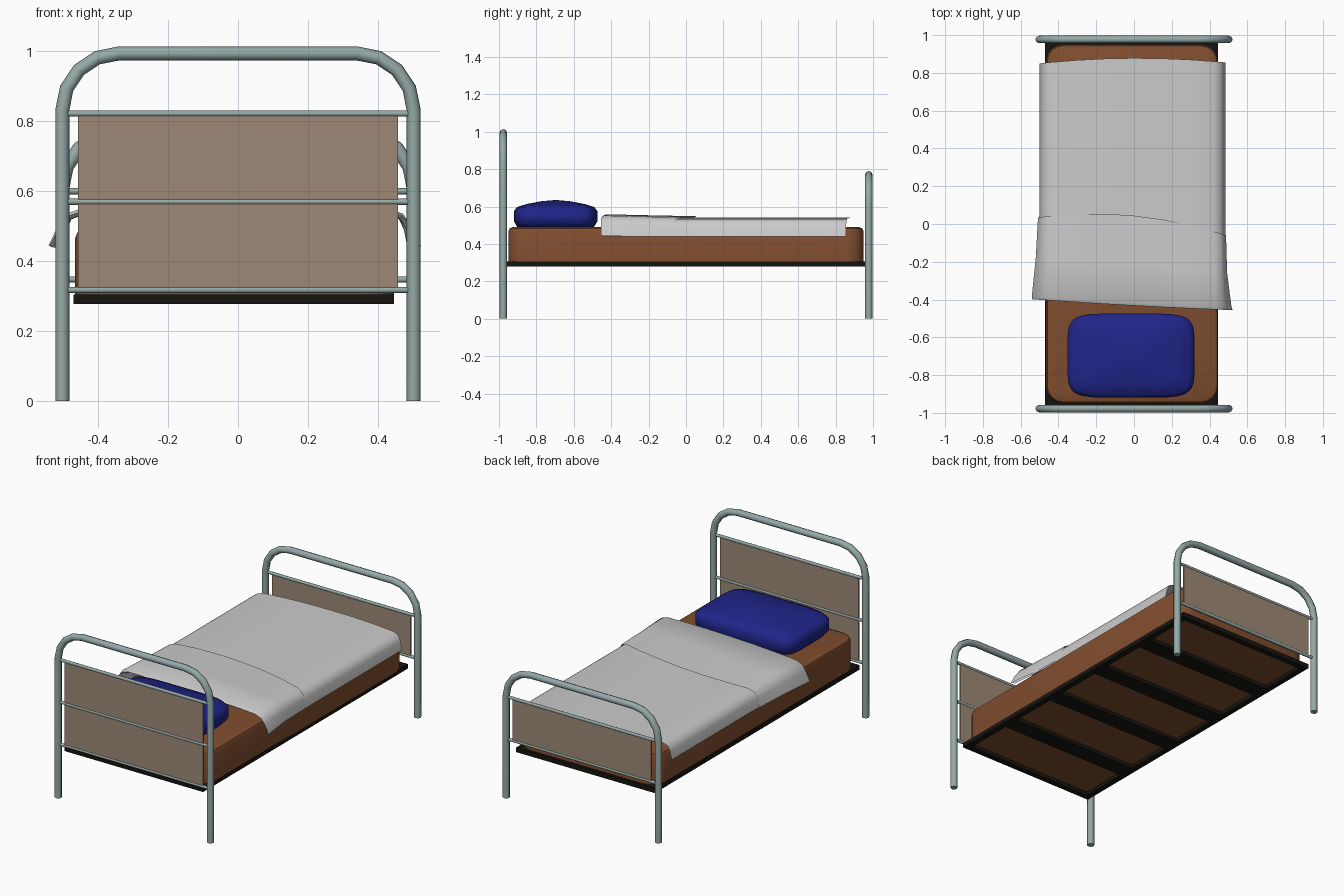
import bpy, bmesh
from math import sin, cos, pi, radians

if "Cube" in bpy.data.objects:
    bpy.data.objects.remove(bpy.data.objects["Cube"])


def material(name, rgb):
    m = bpy.data.materials.new(name)
    m.diffuse_color = (*rgb, 1)
    m.use_nodes = True
    m.node_tree.nodes["Principled BSDF"].inputs["Base Color"].default_value = m.diffuse_color
    return m


METAL = material("painted_steel", (0.30, 0.40, 0.39))
PANEL = material("tan_panel", (0.34, 0.25, 0.18))
BROWN = material("brown_fabric", (0.22, 0.075, 0.028))
BLACK = material("black_frame", (0.008, 0.007, 0.005))
BLUE = material("blue_fabric", (0.014, 0.018, 0.25))
CX = -0.012  # bedding and frame sit slightly off centre


def add(name, data, mat=None):
    ob = bpy.data.objects.new(name, data)
    bpy.context.collection.objects.link(ob)
    if mat:
        data.materials.append(mat)
    return ob


def smooth(ob, angle):
    bpy.ops.object.select_all(action='DESELECT')
    ob.select_set(True)
    bpy.context.view_layer.objects.active = ob
    bpy.ops.object.shade_smooth_by_angle(angle=radians(angle))


def from_bmesh(name, bm, mat=None, angle=None):
    bmesh.ops.recalc_face_normals(bm, faces=bm.faces[:])
    me = bpy.data.meshes.new(name)
    bm.to_mesh(me)
    bm.free()
    ob = add(name, me, mat)
    if angle:
        smooth(ob, angle)
    return ob


def add_box(bm, lo, hi):
    vs = bmesh.ops.create_cube(bm, size=1)["verts"]
    for v in vs:
        v.co = [(a + b) / 2 + c * (b - a) for a, b, c in zip(lo, hi, v.co)]


def box(name, lo, hi, mat):
    bm = bmesh.new()
    add_box(bm, lo, hi)
    return from_bmesh(name, bm, mat)


def tube(name, pts, r):
    cu = bpy.data.curves.new(name, 'CURVE')
    cu.dimensions = '3D'
    cu.bevel_depth = r
    cu.bevel_resolution = 2
    cu.use_fill_caps = True
    sp = cu.splines.new('POLY')
    sp.points.add(len(pts) - 1)
    for p, co in zip(sp.points, pts):
        p.co = (*co, 1)
    return add(name, cu, METAL)


# Headboard and footboard: bent tube, thin rails, flat panel
def end_board(name, y, top, rails):
    r = 0.162
    right = [(0.502, y, 0)]
    for i in range(5):
        a = i * pi / 8
        right.append((0.502 - r + r * cos(a), y, top - r + r * sin(a)))
    left = [(-x, yy, z) for x, yy, z in reversed(right)]
    tube(name + "_tube", right + left, 0.02)
    for i, z in enumerate(rails):
        tube(f"{name}_rail_{i + 1}", [(-0.5, y, z), (0.5, y, z)], 0.009)
    box(name + "_panel", (-0.457, y - 0.005, rails[0]), (0.457, y + 0.005, rails[-1]), PANEL)


end_board("headboard", -0.977, 0.994, [0.318, 0.57, 0.822])
end_board("footboard", 0.977, 0.77, [0.348, 0.60])

# Black frame with cross slats
bm = bmesh.new()
Z0, Z1, X0, X1, YE = 0.278, 0.305, CX - 0.458, CX + 0.458, 0.965
for x in (X0, X1 - 0.035):
    add_box(bm, (x, -YE, Z0), (x + 0.035, YE, Z1))
for y in (-YE, YE - 0.035):
    add_box(bm, (X0 + 0.035, y, Z0), (X1 - 0.035, y + 0.035, Z1))
for i in range(4):
    y = (i - 1.5) * 0.39
    add_box(bm, (X0 + 0.035, y - 0.05, Z0), (X1 - 0.035, y + 0.05, Z1))
from_bmesh("slatted_frame", bm, BLACK)

# Mattress: rounded corners, then softened top rim
bm = bmesh.new()
add_box(bm, (X0 + 0.004, -0.95, 0.3), (X1, 0.95, 0.49))
up = [e for e in bm.edges if abs(e.verts[0].co.z - e.verts[1].co.z) > 0.1]
bmesh.ops.bevel(bm, geom=up, offset=0.09, segments=4, profile=0.5, affect='EDGES')
rim = [e for e in bm.edges if all(v.co.z > 0.48 for v in e.verts)]
bmesh.ops.bevel(bm, geom=rim, offset=0.025, segments=2, profile=0.5, affect='EDGES')
from_bmesh("mattress", bm, BROWN, 40)


# Pillow: stacked superellipse rings
def power(c, e):
    return abs(c) ** e * (1 if c >= 0 else -1)


bm = bmesh.new()
N = 32
rings = []
for s, z in [(0.6, 0.485), (0.92, 0.49), (1, 0.52), (1, 0.575), (0.93, 0.597), (0.7, 0.613), (0.35, 0.628)]:
    ring = []
    for i in range(N):
        a = 2 * pi * (i + 0.5) / N
        ring.append(bm.verts.new((-0.016 + 0.337 * s * power(cos(a), 0.36),
                                  -0.697 + 0.223 * s * power(sin(a), 0.36), z)))
    rings.append(ring)
for a, b in zip(rings, rings[1:]):
    for i in range(N):
        bm.faces.new((a[i], a[(i + 1) % N], b[(i + 1) % N], b[i]))
bm.faces.new(rings[0])
tip = bm.verts.new((-0.016, -0.697, 0.635))
for i in range(N):
    bm.faces.new((rings[-1][i], rings[-1][(i + 1) % N], tip))
from_bmesh("pillow", bm, BLUE, 60)

# Blanket: draped cross-section swept along the bed, folded back at the head
half = [(0.492, 0.44), (0.482, 0.49), (0.468, 0.52), (0.43, 0.534), (0.3, 0.538), (0.15, 0.54)]
profile = [(-x, z) for x, z in half] + [(0, 0.54)] + half[::-1]
# rows: y at left, middle, right; lift; outward flare left, right
rows = [(0.85, 0.878, 0.855, 0, 0, 0), (0.5, 0.5, 0.5, 0, 0, 0), (0.1, 0.1, 0.1, 0, 0, 0),
        (-0.2, -0.2, -0.2, 0, 0.008, 0), (-0.385, -0.42, -0.44, 0, 0.03, 0.02),
        (-0.4, -0.432, -0.455, 0.01, 0.034, 0.035), (-0.385, -0.42, -0.44, 0.018, 0.034, 0.025),
        (-0.18, -0.2, -0.26, 0.013, 0.015, 0.004), (0.035, 0.045, -0.06, 0.008, 0.005, 0)]
bm = bmesh.new()
grid = []
for yl, yc, yr, lift, fl, fr in rows:
    row = []
    for x, z in profile:
        t = x / 0.492
        y = yc + t * (yr - yl) / 2 + t * t * ((yl + yr) / 2 - yc)
        drop = (0.54 - z) / 0.1
        out = (fr if x > 0 else -fl) * drop + t * lift * 0.4
        row.append(bm.verts.new((x - 0.008 + out, y, z + lift * (1 - 0.7 * drop))))
    grid.append(row)
for a, b in zip(grid, grid[1:]):
    for i in range(len(profile) - 1):
        bm.faces.new((a[i], a[i + 1], b[i + 1], b[i]))
from_bmesh("blanket", bm, None, 60)
